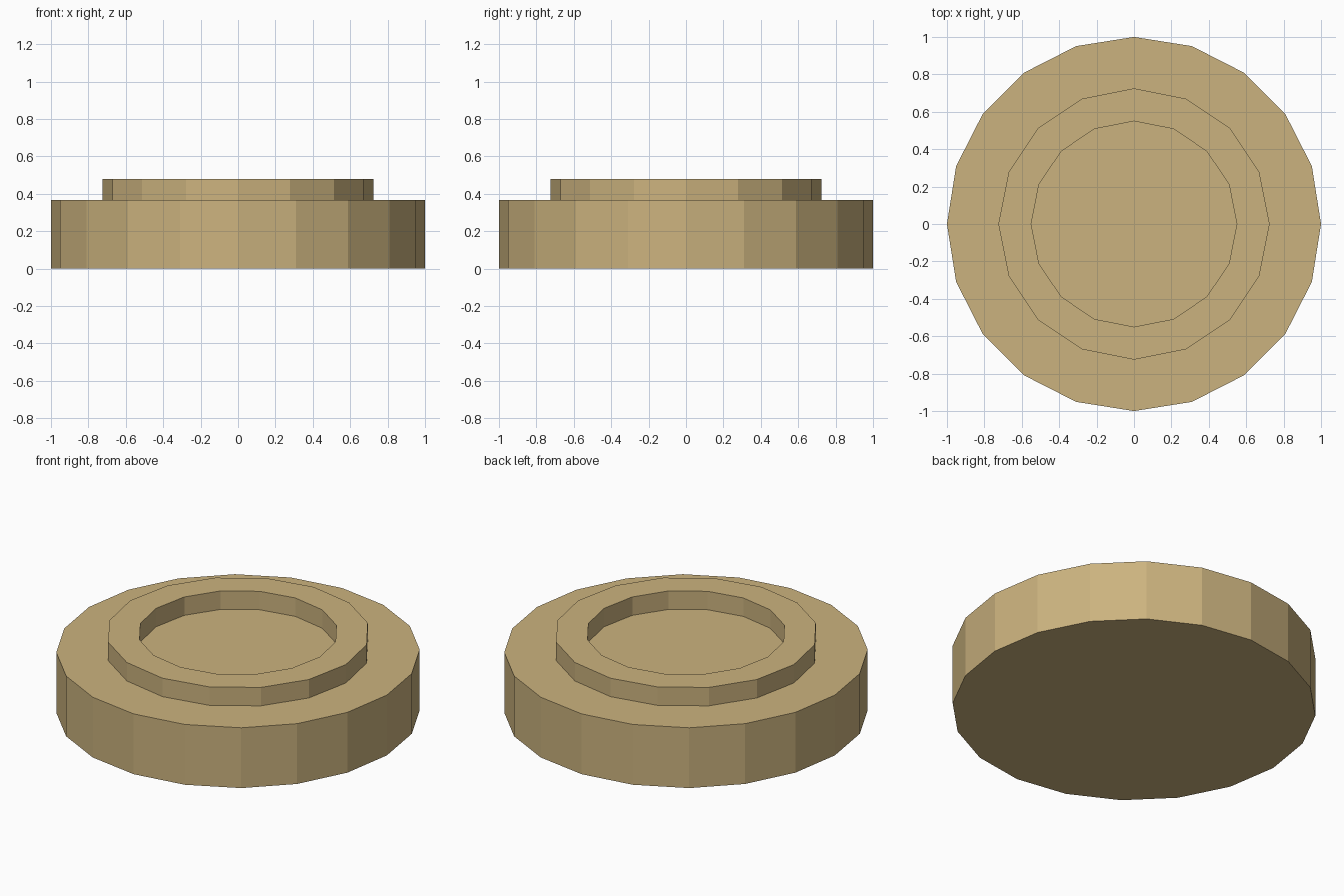
import bpy, bmesh
from math import cos, sin, tau

if "Cube" in bpy.data.objects:
    bpy.data.objects.remove(bpy.data.objects["Cube"])

tan_mat = bpy.data.materials.new("tan")
tan_mat.diffuse_color = (0.60, 0.45, 0.21, 1)
tan_mat.use_nodes = True
tan_mat.node_tree.nodes["Principled BSDF"].inputs["Base Color"].default_value = tan_mat.diffuse_color


def lathe(name, profile, sides, cap=False):
    """Flat-faced turned part from (radius, z) points, bottom to top."""
    bm = bmesh.new()
    loops = [[bm.verts.new((r * cos(tau * i / sides), r * sin(tau * i / sides), z))
              for i in range(sides)] for r, z in profile]
    for a, b in zip(loops, loops[1:]):
        for i in range(sides):
            j = (i + 1) % sides
            bm.faces.new((a[i], a[j], b[j], b[i]))
    if cap:
        bm.faces.new(loops[0][::-1])
        bm.faces.new(loops[-1])
    mesh = bpy.data.meshes.new(name)
    bm.to_mesh(mesh)
    bm.free()
    mesh.materials.append(tan_mat)
    obj = bpy.data.objects.new(name, mesh)
    bpy.context.collection.objects.link(obj)
    return obj


BASE_TOP, RIM_TOP = 0.366, 0.478

# Solid twenty-sided base disc
lathe("base_disc", [(1.0, 0), (1.0, BASE_TOP)], 20, cap=True)

# Sixteen-sided raised rim, open underneath where it meets the disc
lathe("raised_rim", [(0.725, BASE_TOP), (0.725, RIM_TOP),
                     (0.55, RIM_TOP), (0.55, BASE_TOP)], 16)
